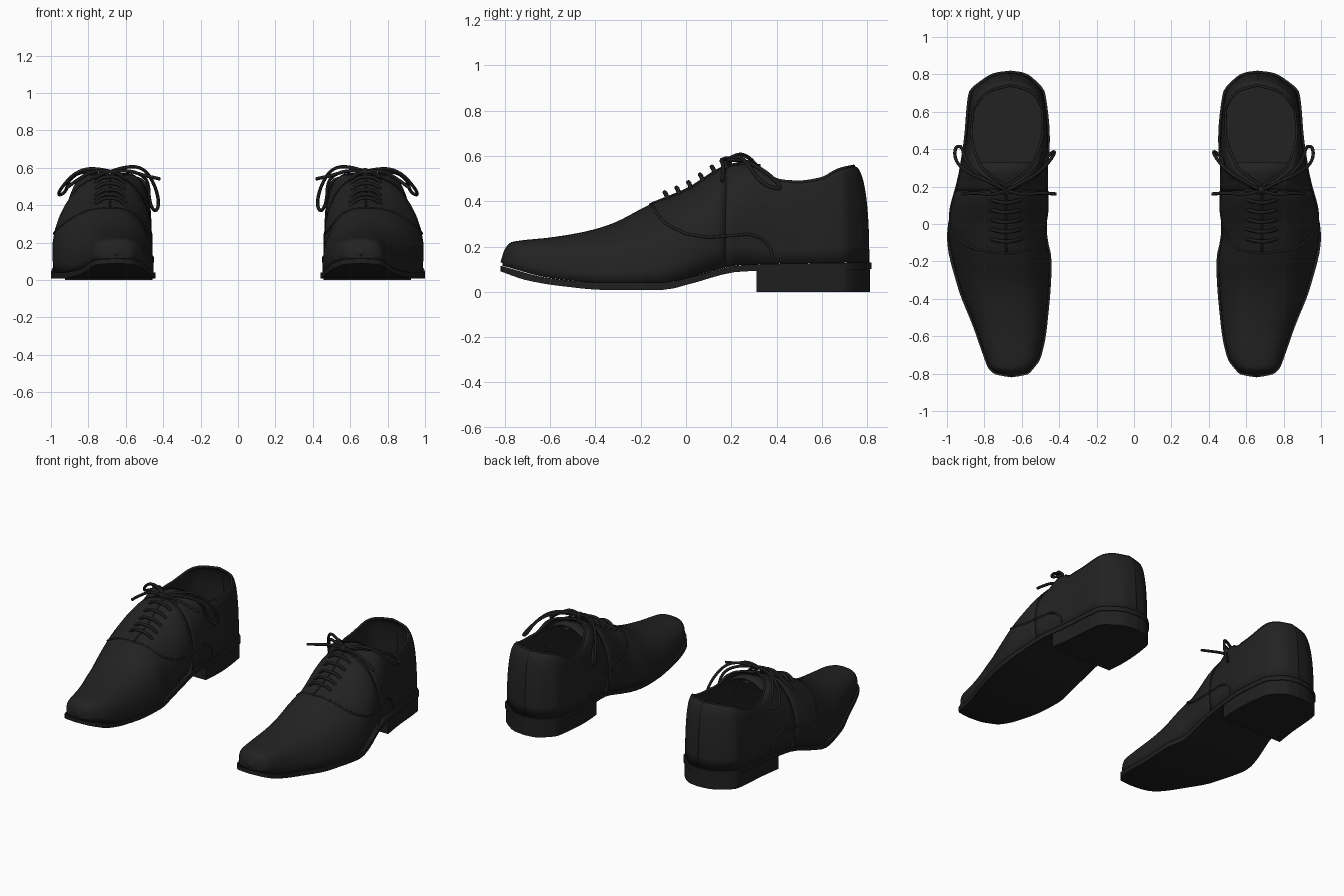
import bpy, bmesh, math

cube = bpy.data.objects.get("Cube")
if cube:
    bpy.data.objects.remove(cube, do_unlink=True)


def material(name, value):
    m = bpy.data.materials.new(name)
    m.use_nodes = True
    m.diffuse_color = (value, value, value, 1)
    m.node_tree.nodes["Principled BSDF"].inputs["Base Color"].default_value = (value, value, value, 1)
    return m


LEATHER = material("black leather", 0.016)
SOLE = material("black sole", 0.014)
LACE = material("black lace", 0.012)

# Shape curves along the length of the shoe: (y, value)
INNER = [(-.82, .655), (-.805, .57), (-.77, .535), (-.72, .50), (-.55, .465), (-.2, .44), (-.05, .465),
         (.2, .465), (.45, .45), (.7, .475), (.78, .54), (.81, .59), (.82, .66)]
OUTER = [(-.82, .655), (-.805, .74), (-.77, .78), (-.72, .80), (-.55, .86), (-.33, .945), (-.07, 1),
         (.2, .95), (.45, .91), (.7, .885), (.78, .80), (.81, .74), (.82, .66)]
CENTRE = [(-.82, .655), (0, .685), (.3, .685), (.6, .675), (.82, .66)]
BOTTOM = [(-.82, .09), (-.7, .05), (-.55, .025), (-.35, .008), (-.1, .008), (0, .03), (.25, .09), (.82, .1)]
WELT = [(-.82, .115), (-.6, .06), (-.35, .04), (-.1, .04), (0, .06), (.27, .12), (.82, .13)]
RIDGE = [(-.82, .13), (-.8, .19), (-.77, .22), (-.6, .24), (-.45, .265), (-.33, .3), (-.16, .385),
         (0, .45), (.2, .56), (.27, .565), (.42, .49), (.5, .485), (.6, .5), (.72, .54), (.82, .555)]
OPENING = [(-.82, 0), (.2, 0), (.24, .06), (.32, .14), (.5, .19), (.6, .185), (.7, .155), (.78, .1), (.82, 0)]
ROUND = [(-.82, .6), (-.6, .75), (-.2, .9), (.1, .75), (.35, .85), (.82, .85)]


def at(table, y):
    """Smooth interpolation without overshoot."""
    y = min(max(y, table[0][0]), table[-1][0])
    slopes = [(b[1] - a[1]) / (b[0] - a[0]) for a, b in zip(table, table[1:])]
    k = next(i for i in range(len(slopes)) if y <= table[i + 1][0])

    def tangent(i):
        a, b = slopes[max(i - 1, 0)], slopes[min(i, len(slopes) - 1)]
        return 2 * a * b / (a + b) if a * b > 0 else 0

    (y0, v0), (y1, v1) = table[k], table[k + 1]
    h = y1 - y0
    t = (y - y0) / h
    return (v0 + (v1 - v0) * t * t * (3 - 2 * t)
            + h * t * (1 - t) * (tangent(k) * (1 - t) - tangent(k + 1) * t))


def surface(y, side, s):
    """Point on the upper: side -1 inner or 1 outer, s is 0 at the welt and 1 at the rim."""
    s = min(max(s, 0), 1)
    p = at(ROUND, y)
    w = max(0, math.cos(math.asin(s ** (1 / p)))) ** p if s < 1 else 0
    c = at(CENTRE, y)
    base = abs(at(OUTER if side > 0 else INNER, y) - c) * .955
    rim = min(at(OPENING, y), base)
    flare = 1 + .1 * math.sin(math.pi * s) * math.exp(-((y - .1) / .2) ** 2)
    rim_y = y if y < .6 else .6 + (y - .6) * .64
    z0, z1 = at(WELT, y), at(RIDGE, y)
    return (c + side * (rim + (base - rim) * w) * flare,
            rim_y + (y * .988 - rim_y) * w, z0 + (z1 - z0) * s)


def finish(obj, mat, angle=40, thickness=0):
    """Colour, thicken, shade and mirror to make the pair."""
    obj.data.materials.clear()
    obj.data.materials.append(mat)
    bpy.ops.object.select_all(action='DESELECT')
    obj.select_set(True)
    bpy.context.view_layer.objects.active = obj
    if obj.type == 'CURVE':
        bpy.ops.object.convert(target='MESH')
        obj = bpy.context.object
    bpy.ops.object.shade_smooth_by_angle(angle=math.radians(angle))
    if thickness:
        solid = obj.modifiers.new("thickness", 'SOLIDIFY')
        solid.thickness = thickness
        solid.offset = -1
    pair = obj.modifiers.new("pair", 'MIRROR')
    pair.use_mirror_merge = False


def grid_object(name, rows, mat, closed=False, angle=40, thickness=0):
    """Skin rows of points, optionally as a capped tube."""
    bm = bmesh.new()
    vs = [[bm.verts.new(p) for p in row] for row in rows]
    n = len(rows[0])
    for a, b in zip(vs, vs[1:]):
        for j in range(n if closed else n - 1):
            k = (j + 1) % n
            bm.faces.new((a[j], a[k], b[k], b[j]))
    if closed:
        bm.faces.new(vs[0])
        bm.faces.new(vs[-1])
    bmesh.ops.remove_doubles(bm, verts=bm.verts, dist=.0004)
    bmesh.ops.recalc_face_normals(bm, faces=bm.faces)
    mesh = bpy.data.meshes.new(name)
    bm.to_mesh(mesh)
    bm.free()
    obj = bpy.data.objects.new(name, mesh)
    bpy.context.collection.objects.link(obj)
    finish(obj, mat, angle, thickness)


def stations(start, end, n):
    mid, half = (start + end) / 2, (end - start) / 2
    return [mid - half * math.cos(math.pi * i / n) for i in range(n + 1)]


def slab(name, start, end, scale, low, high, mat):
    """Plate following the sole outline between two height functions."""
    rows = []
    for y in stations(start, end, 48):
        c = at(CENTRE, y)
        a, b = (c + (at(t, y) - c) * scale for t in (INNER, OUTER))
        yy = y * (1 - (1 - scale) * .3)
        rows.append([(a, yy, low(y)), (b, yy, low(y)), (b, yy, high(y)), (a, yy, high(y))])
    grid_object(name, rows, mat, closed=True)


def cord(name, points, radius, mat):
    curve = bpy.data.curves.new(name, 'CURVE')
    curve.dimensions = '3D'
    curve.bevel_depth = radius
    curve.bevel_resolution = 2
    curve.use_fill_caps = True
    curve.resolution_u = 6
    spline = curve.splines.new('NURBS')
    spline.points.add(len(points) - 1)
    for sp, p in zip(spline.points, points):
        sp.co = (*p, 1)
    spline.order_u = 3
    spline.use_endpoint_u = True
    obj = bpy.data.objects.new(name, curve)
    bpy.context.collection.objects.link(obj)
    finish(obj, mat, 60)


# Sole, heel and insole
slab("sole", -.82, .82, 1, lambda y: at(BOTTOM, y), lambda y: at(WELT, y), SOLE)
slab("heel", .315, .82, .975, lambda y: 0, lambda y: .11, SOLE)
slab("insole", .05, .79, .92, lambda y: .14, lambda y: .16, LEATHER)

# Upper: both sides rise from the welt to the ridge or the collar
steps = [math.sin(math.pi * i / 24) for i in range(13)]
rows = []
for y in stations(-.82, .82, 72):
    power = at(ROUND, y)
    rise = [s ** power for s in steps[:-1]] + [1]
    rows.append([[surface(y, side, s) for s in rise] for side in (-1, 1)])
bm_rows = [r[0] + r[1][::-1] for r in rows]
front = [r for r in bm_rows if r[0][1] < .2]
split = len(front)
grid_object("vamp", front, LEATHER, thickness=.012)
for label, k in (("inner", 0), ("outer", 1)):
    grid_object(label + "_quarter", [r[k] for r in rows[split - 1:]], LEATHER, thickness=.012)

# Collar edging and facing seams
SEAM = [(-.158, .40), (-.13, .345), (-.09, .30), (0, .255), (.1, .24), (.2, .248), (.28, .255),
        (.34, .235), (.38, .19), (.39, .13)]
for label, side in (("inner", -1), ("outer", 1)):
    cord(label + "_collar_edge", [surface(.2 + .62 * i / 30, side, 1) for i in range(31)], .007, LEATHER)
    path = []
    for (ya, za), (yb, zb) in zip(SEAM, SEAM[1:]):
        for t in (0, .33, .67):
            y, z = ya + (yb - ya) * t, za + (zb - za) * t
            low, top = at(WELT, y), at(RIDGE, y)
            path.append(surface(y, side, (z - low) / (top - low)))
    cord(label + "_facing_seam", path, .006, LEATHER)
cord("throat_slit", [surface(-.155 + .035 * i, 1, 1) for i in range(11)], .006, LACE)

# Tongue
TONGUE = [(.12, .48), (.2, .535), (.27, .568), (.33, .565)]
grid_object("tongue", [[(.685 + .02 * i, y, z - 3 * (.02 * i) ** 2) for i in range(-7, 8)]
                       for y, z in TONGUE], LEATHER, thickness=.01)

# Lace rungs
for i in range(6):
    y = -.085 + .052 * i
    z, c = at(RIDGE, y), at(CENTRE, y)
    cord("lace_rung", [(c - .09, y + .01, z - .03), (c - .065, y, z + .012), (c, y - .012, z + .028),
                       (c + .065, y, z + .012), (c + .09, y + .01, z - .03)], .01, LACE)

# Bow: knot, two loops and two loose ends
bpy.ops.mesh.primitive_uv_sphere_add(segments=16, ring_count=10, radius=.024, location=(.68, .18, .575))
knot = bpy.context.object
knot.name = "lace_knot"
finish(knot, LACE)
K = (.68, .18, .58)
cord("outer_lace_loop", [K, (.78, .23, .605), (.88, .27, .57), (.955, .33, .48), (.96, .41, .45),
                         (.92, .42, .47), (.905, .34, .54), (.82, .24, .59), K], .009, LACE)
cord("inner_lace_loop", [K, (.60, .22, .61), (.50, .28, .60), (.44, .35, .50), (.42, .39, .40),
                         (.445, .38, .36), (.475, .34, .42), (.48, .29, .55), (.59, .21, .59), K], .009, LACE)
cord("inner_lace_end", [K, (.59, .15, .59), (.51, .17, .56), (.415, .16, .54)], .009, LACE)
cord("outer_lace_end", [K, (.76, .15, .59), (.84, .17, .55), (.92, .16, .49)], .009, LACE)
